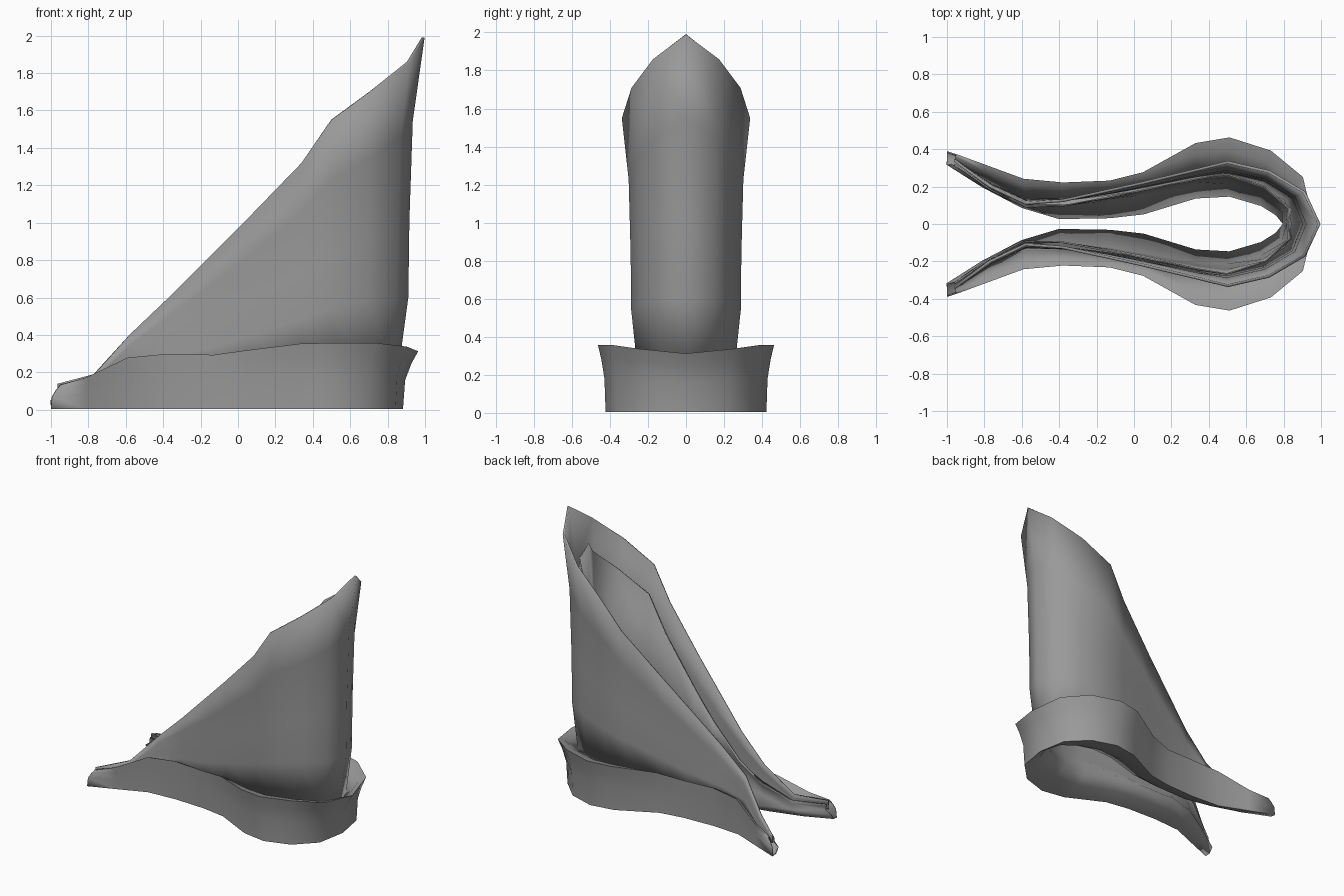
import bpy, bmesh, math
from mathutils import Vector

if "Cube" in bpy.data.objects:
    bpy.data.objects.remove(bpy.data.objects["Cube"])

# Stations along one side, from the pointed tip round to the closed back:
# rim x,y,z | outer foot x,y | shell base x,y | shell top x,y,z | inner foot x,y
STATIONS = [
    (-.95, .37, .13, -1.0, .385, -.96, .34, -.96, .34, .14, -1.0, .32),
    (-.81, .32, .17, -.81, .31, -.76, .21, -.77, .20, .19, -.81, .20),
    (-.59, .24, .275, -.60, .225, -.58, .13, -.58, .11, .40, -.60, .09),
    (-.38, .22, .295, -.38, .21, -.38, .13, -.38, .125, .59, -.40, .03),
    (-.13, .23, .29, -.13, .22, -.13, .16, -.13, .18, .84, -.13, .035),
    (.05, .275, .315, .05, .25, .05, .19, .05, .22, 1.02, .05, .055),
    (.33, .43, .35, .33, .39, .33, .24, .34, .29, 1.32, .33, .14),
    (.51, .46, .355, .51, .42, .49, .25, .50, .33, 1.55, .51, .15),
    (.73, .39, .355, .70, .36, .68, .21, .72, .28, 1.71, .68, .10),
    (.90, .25, .335, .84, .22, .81, .13, .91, .17, 1.86, .76, .05),
    (.96, 0, .31, .88, 0, .85, 0, .99, 0, 1.99, .80, 0),
]
# How far the lining's top sits inside the shell, and how much lower
LINING_INSET = (.02, .02, .025, .03, .03, .03, .035, .04, .06, .09, .13)
LINING_DROP = (.02, .04, .14, .2, .24, .24, .22, .2, .2, .2, .24)

grey = bpy.data.materials.new("dark_grey")
grey.diffuse_color = (.32, .32, .32, 1)
grey.use_nodes = True
grey.node_tree.nodes["Principled BSDF"].inputs["Base Color"].default_value = grey.diffuse_color


def loft(name, sections, angle, thickness=0):
    """Skin the sections of one side, mirrored across y around the back."""
    path = sections + [[Vector((p.x, -p.y, p.z)) for p in s] for s in sections[-2::-1]]
    bm = bmesh.new()
    grid = [[bm.verts.new(p) for p in s] for s in path]
    for a, b in zip(grid, grid[1:]):
        for i in range(len(a) - 1):
            bm.faces.new((a[i], a[i + 1], b[i + 1], b[i]))
    bmesh.ops.recalc_face_normals(bm, faces=bm.faces)
    mesh = bpy.data.meshes.new(name)
    bm.to_mesh(mesh)
    bm.free()
    mesh.materials.append(grey)
    obj = bpy.data.objects.new(name, mesh)
    bpy.context.collection.objects.link(obj)
    if thickness:
        mod = obj.modifiers.new("thickness", "SOLIDIFY")
        mod.thickness = thickness
        mod.offset = 0
    bpy.ops.object.select_all(action='DESELECT')
    bpy.context.view_layer.objects.active = obj
    obj.select_set(True)
    bpy.ops.object.shade_smooth_by_angle(angle=math.radians(angle))
    return obj


def inward(p, s, d):
    """Move p a distance d from the outer foot side towards the inner side."""
    v = Vector((s[10] - s[3], s[11] - s[4], 0)).normalized()
    q = p + v * d
    q.y = max(q.y, 0)
    return q


brim, shell = [], []
for s, inset, drop in zip(STATIONS, LINING_INSET, LINING_DROP):
    rim = Vector(s[0:3])
    foot = Vector((s[3], s[4], .008))
    base = Vector((s[5], s[6], max(rim.z - .1, .08)))
    top = Vector(s[7:10])
    inner = Vector((s[10], s[11], min(.1, rim.z * .4)))

    # Shell: tall wall, nearly upright, flaring at its top edge
    col = []
    for t, f in ((0, 0), (.22, .38), (.45, .42), (.75, .55), (1, 1)):
        col.append(Vector((base.x + (top.x - base.x) * f,
                           base.y + (top.y - base.y) * f,
                           base.z + (top.z - base.z) * t)))
    shell.append(col)

    # Lining: follows the shell inside, down to the inner foot
    low = inward(base, s, .025 + inset * .2)
    mid = inward(col[2], s, .012 + inset * .6)
    high = inward(col[3].lerp(col[4], .35), s, inset)
    high.z = top.z - drop

    # Brim: sloping underside, upright outer wall, flared rim, fold to the shell
    wall = [Vector((foot.x + (rim.x - foot.x) * f, foot.y + (rim.y - foot.y) * f,
                    foot.z + (rim.z - foot.z) * t)) for t, f in ((.5, .12), (.8, .55))]
    under = foot.lerp(inner, .6) + Vector((0, 0, -.02))
    under.z = max(under.z, .008)
    brim.append([high, mid, low, inner, under, foot, *wall, rim,
                 rim.lerp(base, .3) + Vector((0, 0, .015)), base])

loft("brim_and_lining", brim, 100, thickness=.008)
loft("tall_shell", shell, 50, thickness=.015)
